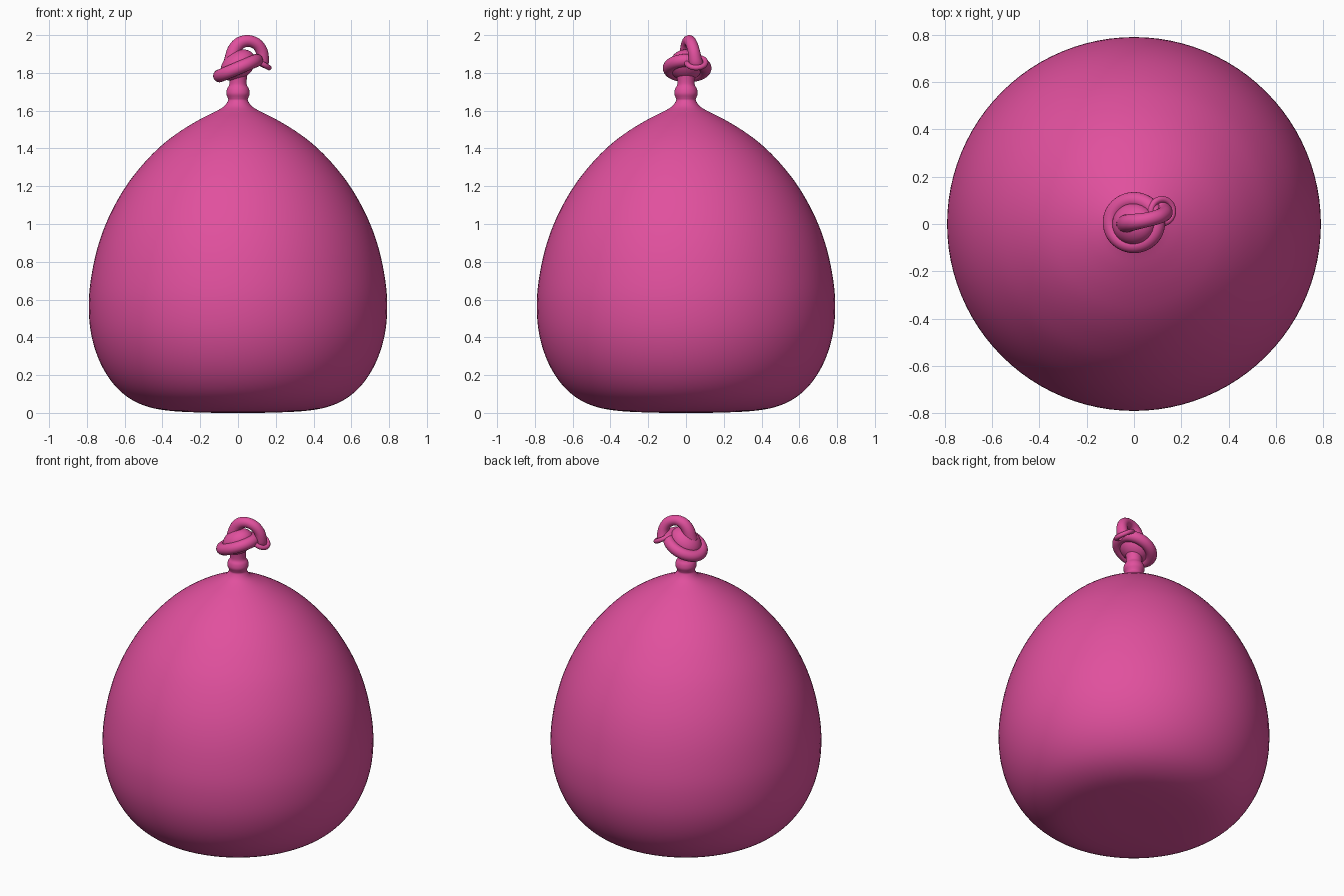
import bpy, bmesh, math
from mathutils import Vector

if "Cube" in bpy.data.objects:
    bpy.data.objects.remove(bpy.data.objects["Cube"])

pink = bpy.data.materials.new("balloon pink")
pink.diffuse_color = (0.75, 0.08, 0.34, 1)
pink.use_nodes = True
pink.node_tree.nodes["Principled BSDF"].inputs["Base Color"].default_value = pink.diffuse_color


def smooth_path(pts, n=6, closed=False):
    """Catmull-Rom samples through the points."""
    pts = [Vector(p) for p in pts]
    m = len(pts)
    get = (lambda i: pts[i % m]) if closed else (lambda i: pts[max(0, min(m - 1, i))])
    out = []
    for i in range(m if closed else m - 1):
        a, b, c, d = (get(i + k) for k in (-1, 0, 1, 2))
        for s in range(n):
            t = s / n
            out.append(0.5 * (2 * b + (c - a) * t + (2 * a - 5 * b + 4 * c - d) * t * t
                              + (3 * b - a - 3 * c + d) * t ** 3))
    if not closed:
        out.append(pts[-1])
    return out


def finish(name, bm):
    bmesh.ops.recalc_face_normals(bm, faces=bm.faces)
    me = bpy.data.meshes.new(name)
    bm.to_mesh(me)
    bm.free()
    for p in me.polygons:
        p.use_smooth = True
    me.materials.append(pink)
    ob = bpy.data.objects.new(name, me)
    bpy.context.collection.objects.link(ob)
    return ob


def skin(bm, rings, closed=False):
    n = len(rings[0])
    for i in range(len(rings) if closed else len(rings) - 1):
        a, b = rings[i], rings[(i + 1) % len(rings)]
        for j in range(n):
            k = (j + 1) % n
            bm.faces.new((a[j], a[k], b[k], b[j]))
    if not closed:
        bm.faces.new(rings[0])
        bm.faces.new(rings[-1])


def lathe(name, profile, seg=96):
    bm = bmesh.new()
    rings = [[bm.verts.new((p.x * math.cos(2 * math.pi * j / seg),
                            p.x * math.sin(2 * math.pi * j / seg), max(p.z, 0)))
              for j in range(seg)] for p in smooth_path(profile, 4)]
    skin(bm, rings)
    return finish(name, bm)


def tube(name, pts, closed=False, seg=20):
    """Tube through (x, y, z, radius) points."""
    path = smooth_path(pts, 8, closed)
    bm = bmesh.new()
    rings, m, side = [], len(path), Vector((0.13, 1, 0.2))
    for i, p in enumerate(path):
        nxt = path[(i + 1) % m] if closed else path[min(i + 1, m - 1)]
        prv = path[i - 1] if closed else path[max(i - 1, 0)]
        t = (nxt - prv).to_3d().normalized()
        if closed:
            side = Vector((0, 0, 1))
        side = (side - t * side.dot(t)).normalized()
        up = t.cross(side)
        rings.append([bm.verts.new(p.to_3d() + p.w * (side * math.cos(a) + up * math.sin(a)))
                      for a in (2 * math.pi * j / seg for j in range(seg))])
    skin(bm, rings, closed)
    return finish(name, bm)


# Balloon body with its pinched neck
lathe("body", [(r, 0, z) for r, z in (
    (0.02, 0), (0.2, 0.002), (0.38, 0.013), (0.5, 0.04), (0.6, 0.095), (0.68, 0.18),
    (0.74, 0.29), (0.778, 0.42), (0.79, 0.56), (0.78, 0.70), (0.745, 0.87), (0.687, 1.03),
    (0.60, 1.19), (0.5, 1.32), (0.4, 1.42), (0.3, 1.495), (0.2, 1.555), (0.12, 1.595),
    (0.075, 1.622), (0.053, 1.652), (0.054, 1.667), (0.062, 1.69), (0.058, 1.715),
    (0.047, 1.735), (0.046, 1.76), (0.05, 1.80), (0.05, 1.85))])

# Core of the knot
bm = bmesh.new()
bmesh.ops.create_uvsphere(bm, u_segments=32, v_segments=20, radius=1)
for v in bm.verts:
    v.co = (v.co.x * 0.092, v.co.y * 0.088, v.co.z * 0.08 + 1.84 + v.co.x * 0.025)
finish("knot_core", bm)

# Tilted loop wrapped round the knot
ring = []
for i in range(12):
    a = 2 * math.pi * i / 12
    x, y = 0.098 * math.cos(a), 0.095 * math.sin(a)
    ring.append((x, y + 0.006, 1.825 + 0.42 * x, 0.034))
tube("knot_wrap", ring, closed=True)

# Tail arching out of the knot
tube("tail", [(-0.035, 0.0, 1.86, 0.04), (-0.02, 0.005, 1.92, 0.037), (0.01, 0.01, 1.957, 0.034),
              (0.055, 0.018, 1.969, 0.031), (0.10, 0.03, 1.952, 0.031),
              (0.126, 0.042, 1.912, 0.032), (0.128, 0.05, 1.865, 0.036),
              (0.118, 0.055, 1.845, 0.04)])

# Rolled lip at the end of the tail
lip = []
for i in range(12):
    a = 2 * math.pi * i / 12
    x, y = 0.046 * math.cos(a), 0.05 * math.sin(a)
    lip.append((0.118 + x, 0.054 + y, 1.855 - 0.6 * x, 0.014))
tube("lip", lip, closed=True)
